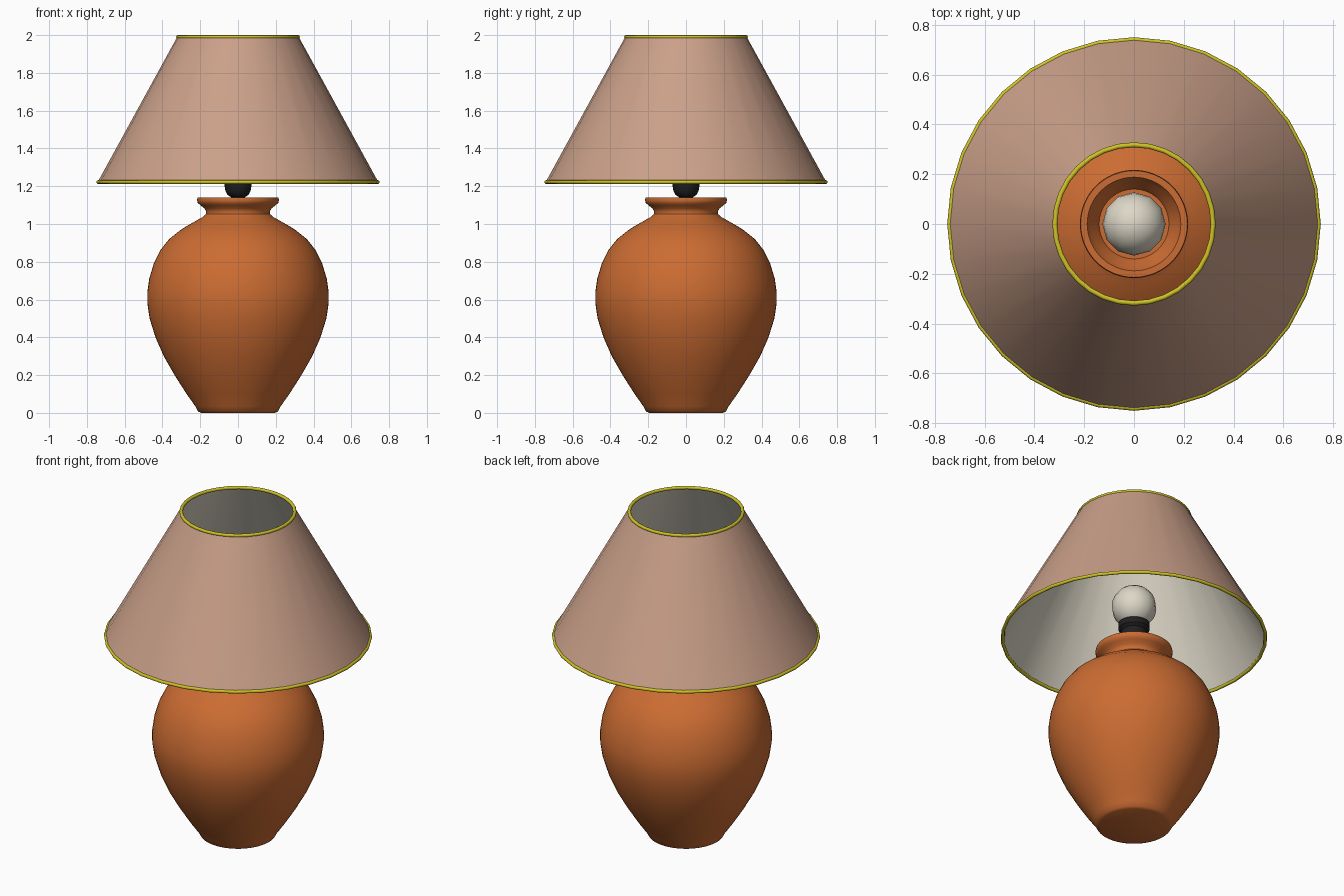
import bpy, bmesh, math

if "Cube" in bpy.data.objects:
    bpy.data.objects.remove(bpy.data.objects["Cube"])


def material(name, rgb):
    m = bpy.data.materials.new(name)
    m.diffuse_color = (*rgb, 1.0)
    m.use_nodes = True
    m.node_tree.nodes["Principled BSDF"].inputs["Base Color"].default_value = m.diffuse_color
    return m


TERRACOTTA = material("terracotta", (0.60, 0.15, 0.032))
FABRIC = material("shade fabric", (0.59, 0.35, 0.25))
CREAM = material("cream", (0.72, 0.68, 0.57))
TRIM = material("yellow trim", (0.62, 0.54, 0.02))
BLACK = material("black plastic", (0.014, 0.014, 0.015))


def lathe(name, profile, segments, mats, closed=False, angle=40):
    """Revolve (radius, z) points about z; radius 0 makes a pole."""
    bm = bmesh.new()
    rings = []
    for r, z in profile:
        if r < 1e-5:
            rings.append([bm.verts.new((0, 0, z))] * segments)
        else:
            rings.append([bm.verts.new((r * math.cos(2 * math.pi * i / segments),
                                        r * math.sin(2 * math.pi * i / segments), z))
                          for i in range(segments)])
    pairs = list(zip(rings, rings[1:]))
    if closed:
        pairs.append((rings[-1], rings[0]))
    for a, b in pairs:
        for i in range(segments):
            j = (i + 1) % segments
            corners = list(dict.fromkeys((a[i], a[j], b[j], b[i])))
            bm.faces.new(corners)
    bmesh.ops.recalc_face_normals(bm, faces=bm.faces)
    me = bpy.data.meshes.new(name)
    bm.to_mesh(me)
    bm.free()
    for m in mats:
        me.materials.append(m)
    ob = bpy.data.objects.new(name, me)
    bpy.context.collection.objects.link(ob)
    bpy.ops.object.select_all(action='DESELECT')
    ob.select_set(True)
    bpy.context.view_layer.objects.active = ob
    bpy.ops.object.shade_smooth_by_angle(angle=math.radians(angle))
    return ob


# Vase-shaped base with flared lip and hollow neck
lathe("base", [
    (0, 0), (0.195, 0), (0.212, 0.008), (0.226, 0.035), (0.272, 0.1), (0.336, 0.2),
    (0.393, 0.3), (0.437, 0.4), (0.468, 0.5), (0.48, 0.58), (0.48, 0.64),
    (0.47, 0.71), (0.446, 0.79), (0.412, 0.86), (0.365, 0.92), (0.30, 0.972),
    (0.235, 1.01), (0.187, 1.037), (0.17, 1.052), (0.168, 1.066), (0.178, 1.083),
    (0.20, 1.1), (0.213, 1.112), (0.217, 1.125), (0.214, 1.14),
    (0.188, 1.14), (0.172, 1.108), (0.15, 1.08), (0.14, 1.06), (0, 1.06)],
    64, [TERRACOTTA])

# Bulb holder standing in the neck
lathe("socket", [
    (0, 1.05), (0.036, 1.05), (0.036, 1.142), (0.057, 1.155), (0.068, 1.18), (0.072, 1.21),
    (0.072, 1.26), (0.088, 1.275), (0.088, 1.31), (0.07, 1.318), (0, 1.318)],
    32, [BLACK])

# Round bulb
lathe("bulb", [(0.127 * math.sin(math.pi * i / 12), 1.42 - 0.127 * math.cos(math.pi * i / 12))
               for i in range(13)], 12, [CREAM])

# Thin conical shade: fabric outside, cream lining inside
R0, Z0, R1, Z1, T = 0.743, 1.222, 0.322, 1.99, 0.008
shade = lathe("lamp_shade", [(R0, Z0), (R1, Z1), (R1 - T, Z1), (R0 - T, Z0)],
              32, [FABRIC, CREAM], closed=True)
for p in shade.data.polygons:
    p.material_index = int(p.normal.x * p.center.x + p.normal.y * p.center.y < 0)

# Piping on both rims of the shade
for name, r, z in (("bottom_trim", 0.740, 1.222), ("top_trim", 0.318, 1.99)):
    lathe(name, [(r + 0.01 * math.cos(k * math.pi / 4), z + 0.01 * math.sin(k * math.pi / 4))
                 for k in range(8)], 32, [TRIM], closed=True, angle=60)
